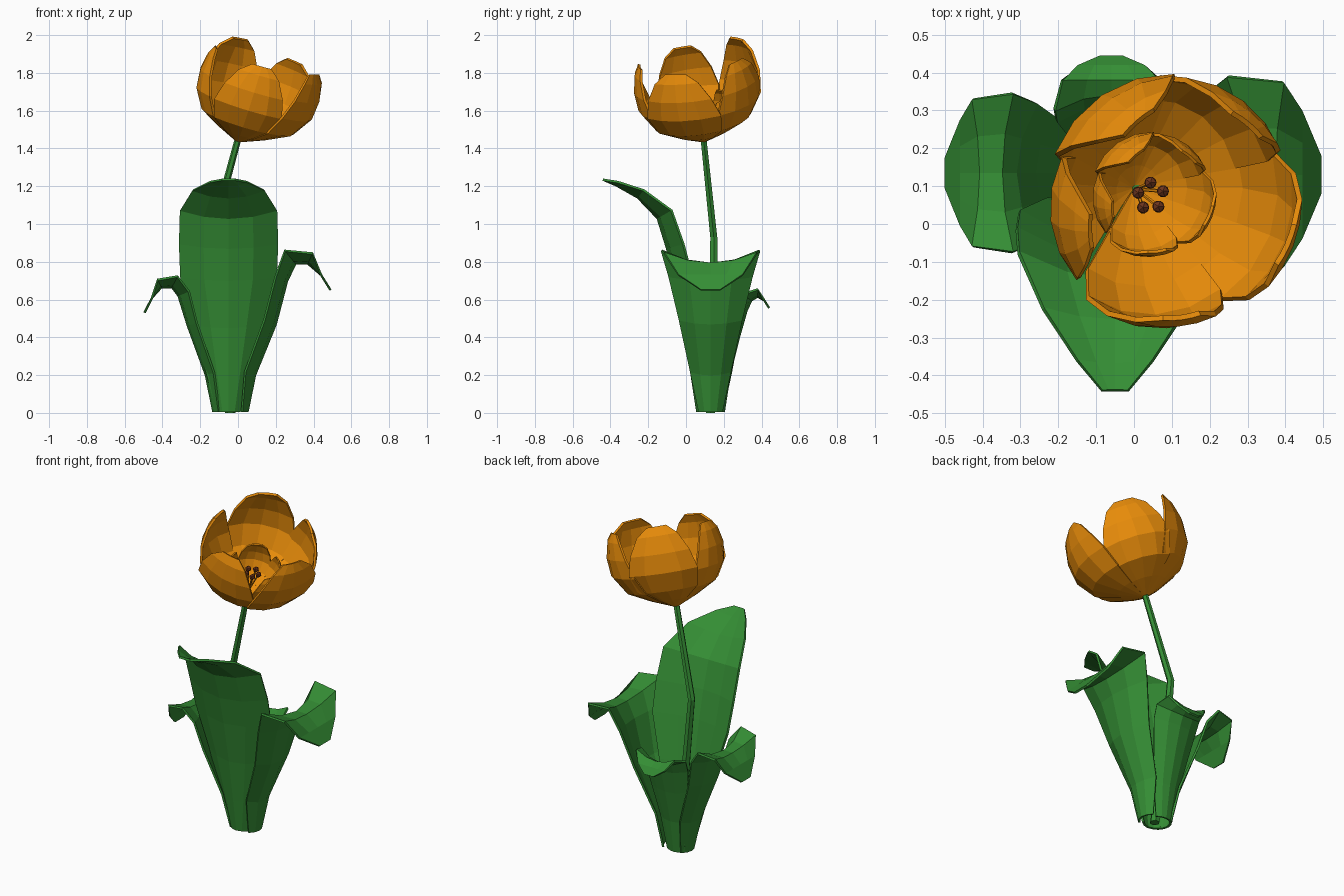
import bpy, bmesh, math
from mathutils import Matrix, Vector

if "Cube" in bpy.data.objects:
    bpy.data.objects.remove(bpy.data.objects["Cube"])


def material(name, rgb):
    m = bpy.data.materials.new(name)
    m.diffuse_color = (*rgb, 1)
    m.use_nodes = True
    m.node_tree.nodes["Principled BSDF"].inputs["Base Color"].default_value = m.diffuse_color
    return m


GREEN = material("leaf_green", (0.035, 0.27, 0.035))
ORANGE = material("petal_orange", (0.80, 0.26, 0.003))
BROWN = material("stamen_brown", (0.15, 0.035, 0.012))


def finish(name, bm, mat, thick=0):
    bmesh.ops.recalc_face_normals(bm, faces=bm.faces)
    me = bpy.data.meshes.new(name)
    bm.to_mesh(me)
    bm.free()
    me.materials.append(mat)
    ob = bpy.data.objects.new(name, me)
    bpy.context.collection.objects.link(ob)
    if thick:
        s = ob.modifiers.new("thickness", 'SOLIDIFY')
        s.thickness = thick
        s.offset = 0
    return ob


def sheet(name, rows, mat, thick):
    bm = bmesh.new()
    grid = [[bm.verts.new(p) for p in row] for row in rows]
    for a, b in zip(grid, grid[1:]):
        for i in range(len(a) - 1):
            bm.faces.new((a[i], a[i + 1], b[i + 1], b[i]))
    return finish(name, bm, mat, thick)


def tube(name, path, r0, r1, sides, mat):
    bm = bmesh.new()
    rings = []
    for k, p in enumerate(path):
        r = r0 + (r1 - r0) * k / (len(path) - 1)
        rings.append([bm.verts.new(Vector(p) + Vector((r * math.cos(t), r * math.sin(t), 0)))
                      for t in (2 * math.pi * i / sides for i in range(sides))])
    for a, b in zip(rings, rings[1:]):
        for i in range(sides):
            j = (i + 1) % sides
            bm.faces.new((a[i], a[j], b[j], b[i]))
    bm.faces.new(rings[0])
    bm.faces.new(rings[-1])
    return finish(name, bm, mat)


# Leaves: midline (distance, height, half width, channel depth) swept outwards
def leaf(name, angle, origin, stations):
    rot = Matrix.Translation((*origin, 0)) @ Matrix.Rotation(math.radians(angle), 4, 'Z')
    rows = []
    for k, (d, z, w, depth) in enumerate(stations):
        a, b = stations[max(k - 1, 0)], stations[min(k + 1, len(stations) - 1)]
        t = Vector((b[0] - a[0], 0, b[1] - a[1])).normalized()
        n = Vector((-t.z, 0, t.x))
        if k == 0:
            n = Vector((-1, 0, 0))
        rows.append([rot @ (Vector((d, w * s, z)) + n * depth * s * s)
                     for s in (-1, -0.5, 0, 0.5, 1)])
    sheet(name, rows, GREEN, 0.012)


leaf("front_leaf", -90, (-0.05, 0.13), [
    (.07, .005, .06, .03), (.10, .2, .115, .05), (.14, .45, .185, .075), (.19, .70, .253, .095),
    (.23, .87, .26, .09), (.28, 1.03, .255, .085), (.385, 1.14, .19, .05), (.50, 1.205, .10, .02),
    (.57, 1.235, .035, 0)])
leaf("right_leaf", 0, (-0.04, 0.13), [
    (.09, .005, .06, .03), (.13, .2, .105, .055), (.24, .47, .165, .065), (.30, .70, .22, .065),
    (.345, .79, .26, .09), (.41, .79, .245, .06), (.48, .73, .17, 0), (.53, .65, .05, 0)])
leaf("left_leaf", 180, (-0.04, 0.135), [
    (.09, .005, .06, .03), (.13, .2, .105, .045), (.225, .46, .155, .05), (.275, .62, .185, .06),
    (.31, .665, .21, .065), (.365, .665, .195, .045), (.415, .61, .14, 0), (.455, .53, .04, 0)])
leaf("back_leaf", 90, (-0.06, 0.13), [
    (.07, .005, .055, .02), (.10, .2, .085, .03), (.15, .4, .12, .04), (.19, .54, .145, .05),
    (.215, .595, .15, .055), (.25, .615, .13, .04), (.285, .595, .09, 0), (.31, .555, .03, 0)])

# Stem
tube("stem", [(-.04, .13, 0), (-.10, .147, .5), (-.14, .147, .93), (0, .093, 1.45)],
     .028, .018, 6, GREEN)

# Flower frame: tilted towards the right and slightly forward
az = math.radians(-26)
tilt_axis = Vector((-math.sin(az), math.cos(az), 0))
FLOWER = Matrix.Translation((0, .095, 1.445)) @ Matrix.Rotation(math.radians(19), 4, tilt_axis)

# Petal rows: radius, height, half angle
PETAL = [(.015, 0, 36), (.13, .055, 40), (.25, .125, 41), (.313, .235, 38),
         (.322, .345, 31), (.305, .445, 22), (.28, .495, 11)]


def petal(name, angle, scale, spread, tall, wide, tuck, thick):
    rows = []
    for r, h, half in PETAL:
        row = []
        for s in (-1, -0.5, 0, 0.5, 1):
            t = math.radians(angle + half * wide * s)
            rr = r * spread * (1 + tuck * s)   # one edge tucks under its neighbour
            row.append(FLOWER @ (Vector((rr * math.cos(t), rr * math.sin(t), h * tall)) * scale))
        rows.append(row)
    sheet(name, rows, ORANGE, thick)


# Petals going round: direction, spread, height, width, edge tuck
for i, (ang, *form) in enumerate([(120, 1.03, .98, .95, -.03), (54, 1.03, .92, .95, .01),
                                  (-18, 1.06, .94, 1, .02), (-90, 1, .91, .95, -.02),
                                  (190, .93, .90, .9, .02)]):
    petal(f"outer_petal_{i + 1}", ang, 1, *form, .014)
    petal(f"inner_petal_{i + 1}", ang, .49, *form, .008)

# Stamens
for i in range(5):
    t = math.radians(20 + 72 * i)
    tip = FLOWER @ Vector((.036 * math.cos(t), .036 * math.sin(t), .15))
    tube(f"filament_{i + 1}", [FLOWER @ Vector((0, 0, .015)), tip], .005, .005, 5, ORANGE)
    bm = bmesh.new()
    bmesh.ops.create_icosphere(bm, subdivisions=1, radius=.018, matrix=Matrix.Translation(tip))
    finish(f"anther_{i + 1}", bm, BROWN)
